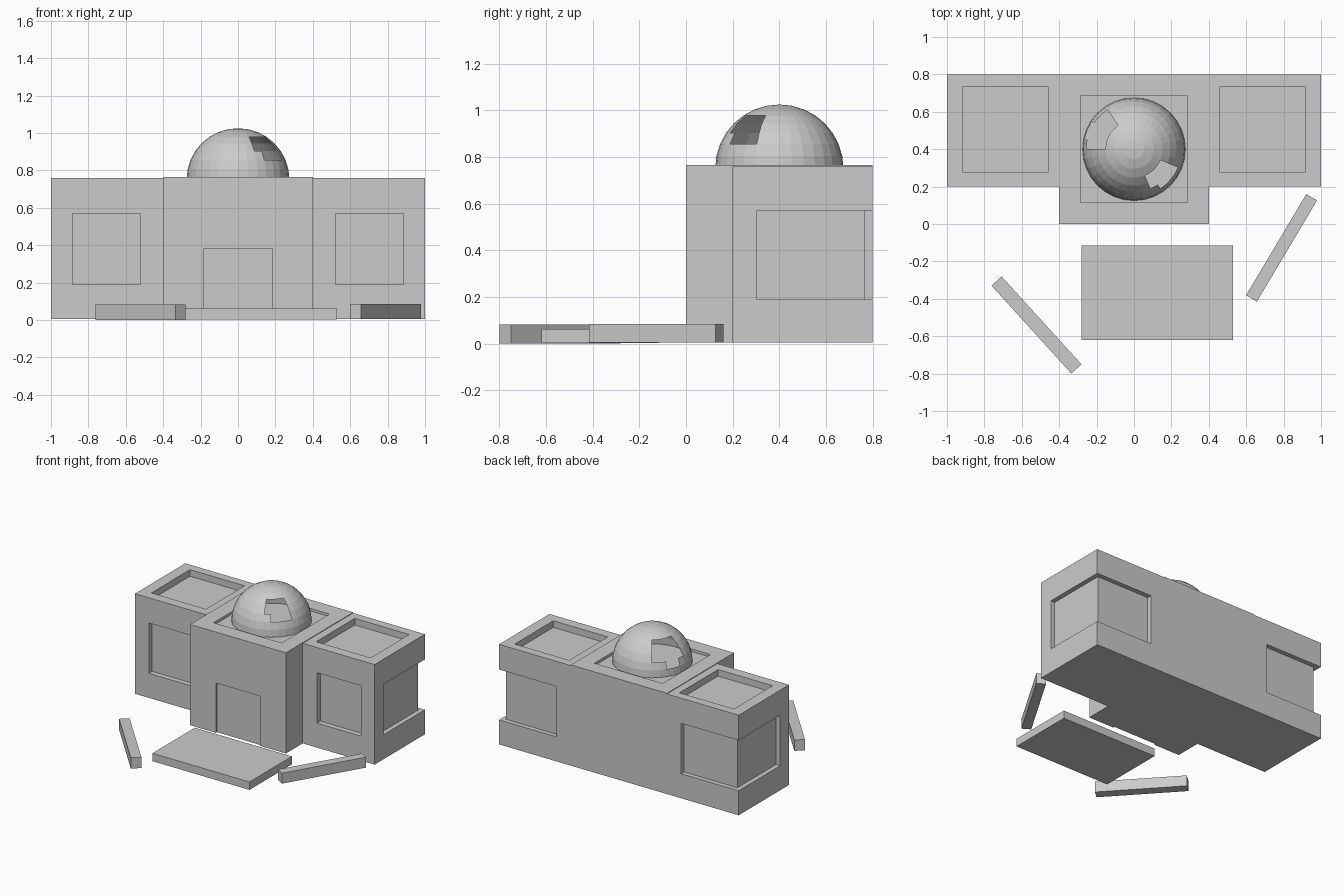
import bpy, bmesh
from math import sin, cos, radians, atan2, hypot
from mathutils import Matrix

if "Cube" in bpy.data.objects:
    bpy.data.objects.remove(bpy.data.objects["Cube"])


def make_object(name, bm):
    bmesh.ops.recalc_face_normals(bm, faces=bm.faces[:])
    me = bpy.data.meshes.new(name)
    bm.to_mesh(me)
    bm.free()
    ob = bpy.data.objects.new(name, me)
    bpy.context.collection.objects.link(ob)
    return ob


def prism(name, outline, z0, z1):
    """Extrude a plan outline from z0 up to z1."""
    bm = bmesh.new()
    f = bm.faces.new([bm.verts.new((x, y, z0)) for x, y in outline])
    ext = bmesh.ops.extrude_face_region(bm, geom=[f])["geom"]
    for v in ext:
        if isinstance(v, bmesh.types.BMVert):
            v.co.z = z1
    return make_object(name, bm)


def rect(x0, x1, y0, y1):
    return [(x0, y0), (x1, y0), (x1, y1), (x0, y1)]


def carve(target, outline, z0, z1):
    """Cut a prism out of the target and discard the cutter."""
    cutter = prism("cutter", outline, z0, z1)
    cutter.hide_render = True
    mod = target.modifiers.new("carve", 'BOOLEAN')
    mod.operation = 'DIFFERENCE'
    mod.solver = 'EXACT'
    mod.object = cutter
    bpy.context.view_layer.objects.active = target
    bpy.ops.object.modifier_apply(modifier=mod.name)
    bpy.data.objects.remove(cutter)


def plank(name, a, b, width, z0, z1):
    """Beam lying on the ground between two end points."""
    dx, dy = b[0] - a[0], b[1] - a[1]
    n = hypot(dx, dy)
    px, py = -dy / n * width / 2, dx / n * width / 2
    prism(name, [(a[0] + px, a[1] + py), (b[0] + px, b[1] + py),
                 (b[0] - px, b[1] - py), (a[0] - px, a[1] - py)], z0, z1)


# Building: T-shaped plan with a projecting centre block
building = prism("building", [(-1, .2), (-.4, .2), (-.4, 0), (.4, 0), (.4, .2),
                              (1, .2), (1, .8), (-1, .8)], .005, .765)

# Wings: slightly lower roof, sunken roof, front window, wraparound back corner
for s in (1, -1):
    def side(points):
        return [(s * x, y) for x, y in points]
    carve(building, side(rect(.401, 1.2, .1, .9)), .76, .9)
    carve(building, side(rect(.46, .915, .275, .735)), .71, .9)
    carve(building, side(rect(.52, .885, .1, .24)), .19, .57)
    carve(building, side([(.52, .765), (.965, .765), (.965, .305), (1.2, .305),
                          (1.2, 1), (.52, 1)]), .19, .57)

# Centre: sunken square round the dome, shallow doorway
carve(building, rect(-.285, .285, .115, .685), .745, .9)
carve(building, rect(-.185, .185, -.1, .012), -.1, .38)

# Dome: open hollow shell with broken-out panels
SEG, RINGS, R = 32, 8, .275
STEP = 11.25


def missing(seg, ring):
    if 26 <= seg <= 29:                       # front right hole
        return 3 <= ring < (5 if seg == 26 else 6)
    if 11 <= seg <= 15:                       # back left hole
        return 3 <= ring < (7 if seg in (13, 14) else 6)
    return False


bm = bmesh.new()
top = bm.verts.new((0, .4, .75 + R))
grid = []
for r in range(1, RINGS + 1):
    p = radians(r * STEP)
    grid.append([bm.verts.new((R * sin(p) * cos(radians(k * STEP)),
                               .4 + R * sin(p) * sin(radians(k * STEP)),
                               .75 + R * cos(p))) for k in range(SEG)])
for k in range(SEG):
    n = (k + 1) % SEG
    bm.faces.new((top, grid[0][k], grid[0][n]))
    for r in range(1, RINGS):
        if not missing(k, r):
            bm.faces.new((grid[r - 1][k], grid[r][k], grid[r][n], grid[r - 1][n]))
make_object("dome", bm)

# Fallen door slab and two loose beams in front
prism("fallen_slab", rect(-.28, .53, -.62, -.115), .002, .062)
plank("left_beam", (-.735, -.305), (-.308, -.775), .073, 0, .082)
plank("right_beam", (.628, -.398), (.95, .143), .067, .005, .084)
